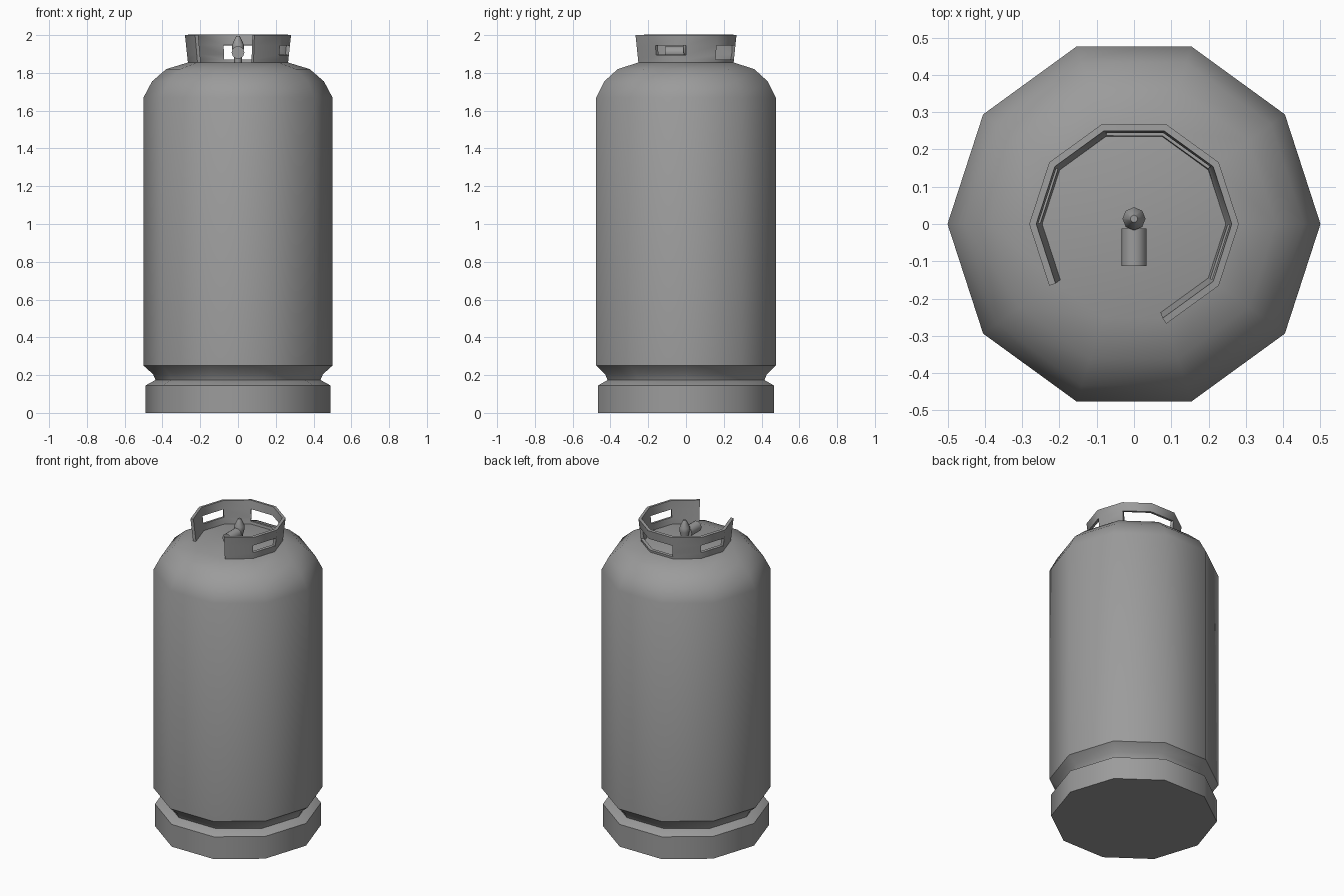
import bpy, bmesh
from math import cos, sin, pi, radians
from mathutils import Matrix

if "Cube" in bpy.data.objects:
    bpy.data.objects.remove(bpy.data.objects["Cube"], do_unlink=True)

SIDES = 10
STEP = 2 * pi / SIDES

grey = bpy.data.materials.new("painted grey")
grey.use_nodes = True
grey.diffuse_color = (0.33, 0.33, 0.33, 1)
grey.node_tree.nodes["Principled BSDF"].inputs["Base Color"].default_value = grey.diffuse_color


def make_object(name, bm, angle=40, thickness=0):
    """Turn a bmesh into a shaded object, optionally thickened inward."""
    mesh = bpy.data.meshes.new(name)
    bm.to_mesh(mesh)
    bm.free()
    mesh.materials.append(grey)
    obj = bpy.data.objects.new(name, mesh)
    bpy.context.collection.objects.link(obj)
    bpy.ops.object.select_all(action='DESELECT')
    obj.select_set(True)
    bpy.context.view_layer.objects.active = obj
    if thickness:
        mod = obj.modifiers.new("wall", 'SOLIDIFY')
        mod.thickness = thickness
        mod.offset = -1
        mod.use_even_offset = True
        bpy.ops.object.modifier_apply(modifier=mod.name)
    bpy.ops.object.shade_smooth_by_angle(angle=radians(angle))
    return obj


def lathe(name, profile, sides=SIDES, matrix=Matrix(), angle=40):
    """Capped solid of revolution from (radius, height) pairs."""
    bm = bmesh.new()
    rings = [[bm.verts.new((r * cos(2 * pi * i / sides), r * sin(2 * pi * i / sides), z))
              for i in range(sides)] for r, z in profile]
    for low, high in zip(rings, rings[1:]):
        for i in range(sides):
            k = (i + 1) % sides
            bm.faces.new((low[i], low[k], high[k], high[i]))
    bm.faces.new(rings[0][::-1])
    bm.faces.new(rings[-1])
    bm.transform(matrix)
    return make_object(name, bm, angle)


# Tank and foot
lathe("tank_body", [(0.435, 0.17), (0.45, 0.205), (0.5, 0.25), (0.5, 1.67),
                    (0.455, 1.755), (0.38, 1.82), (0.265, 1.855)])
lathe("foot_ring", [(0.49, 0), (0.49, 0.145), (0.435, 0.175)])

# Open collar: eight wall panels with hand holes, flaring outward to the top
levels = [1.853, 1.87, 1.895, 1.945, 2.0]
holes = {1: (2,), 3: (1, 2), 4: (1, 2), 6: (2,)}    # panel -> open rows
bm = bmesh.new()
columns = []
for i in range(9):
    a = (i - 2) * STEP
    column = []
    for z in levels:
        r = 0.265 + 0.016 * (z - levels[0]) / (levels[-1] - levels[0])
        column.append(bm.verts.new((r * cos(a), r * sin(a), z)))
    columns.append(column)
for i in range(8):
    here, there = columns[i], columns[i + 1]
    for j in range(4):
        if j not in holes.get(i, ()):
            bm.faces.new((here[j], there[j], there[j + 1], here[j + 1]))
make_object("collar", bm, thickness=0.018)

# Valve: pointed spindle and outlet towards the front
lathe("valve_spindle", [(0.02, 1.85), (0.022, 1.89), (0.031, 1.925), (0.031, 1.95),
                        (0.01, 1.995)], 8, Matrix.Translation((0, 0.014, 0)), 50)
lathe("valve_outlet", [(0.034, 0.012), (0.034, 0.112)], 10,
      Matrix.Translation((0, 0, 1.908)) @ Matrix.Rotation(pi / 2, 4, 'X'))
